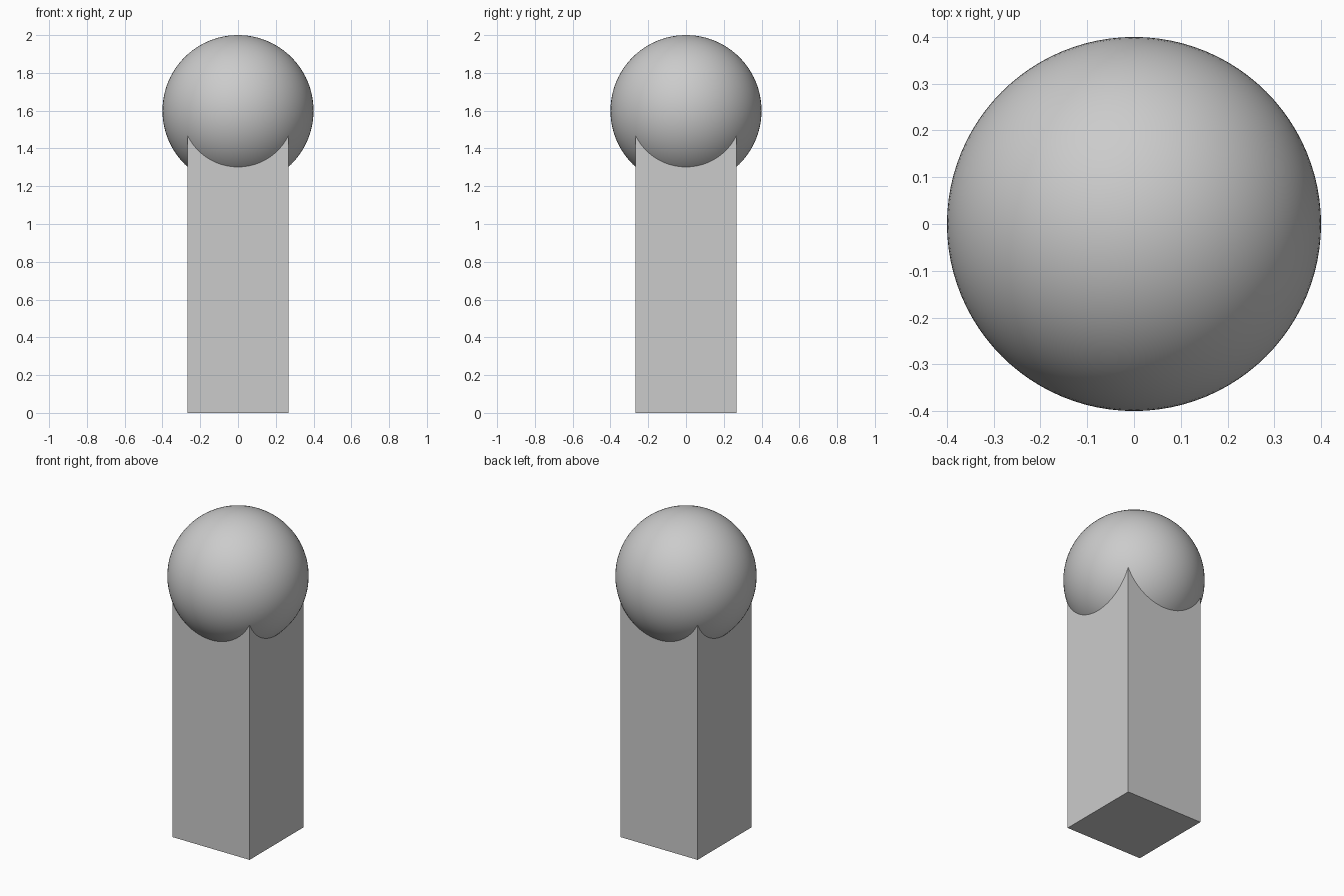
import bpy

default_cube = bpy.data.objects.get("Cube")
if default_cube:
    bpy.data.objects.remove(default_cube, do_unlink=True)

RADIUS = 0.4
BALL_Z = 2 - RADIUS
POST_WIDTH = RADIUS * 4 / 3

# Single plain grey for both parts
grey = bpy.data.materials.new("light_grey")
grey.use_nodes = True
colour = (0.6, 0.6, 0.6, 1)
grey.diffuse_color = colour
grey.node_tree.nodes["Principled BSDF"].inputs["Base Color"].default_value = colour


def finish(name):
    obj = bpy.context.object
    obj.name = name
    obj.data.name = name
    obj.data.materials.append(grey)
    return obj


# Square post, its top hidden at the middle of the ball
bpy.ops.mesh.primitive_cube_add(size=1, location=(0, 0, BALL_Z / 2))
post = finish("square_post")
post.scale = (POST_WIDTH, POST_WIDTH, BALL_Z)
bpy.ops.object.transform_apply(location=False, rotation=False, scale=True)

# Smooth ball resting over the post
bpy.ops.mesh.primitive_uv_sphere_add(
    segments=96, ring_count=48, radius=RADIUS, location=(0, 0, BALL_Z))
finish("ball_top")
bpy.ops.object.shade_smooth()
